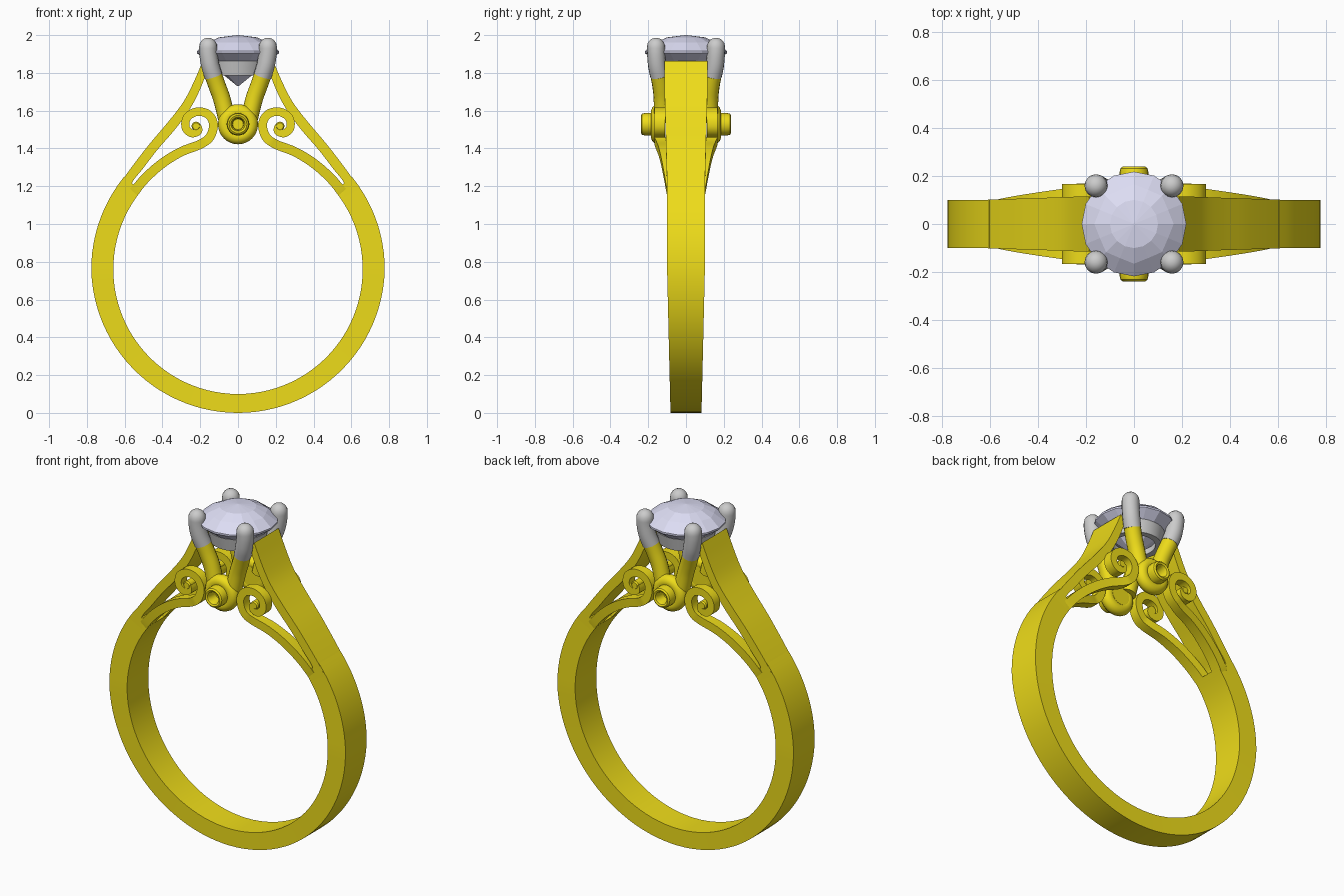
import bpy, bmesh
from math import sin, cos, pi, radians
from mathutils import Vector

if "Cube" in bpy.data.objects:
    bpy.data.objects.remove(bpy.data.objects["Cube"])


def material(name, rgb):
    m = bpy.data.materials.new(name)
    m.diffuse_color = (*rgb, 1)
    m.use_nodes = True
    m.node_tree.nodes["Principled BSDF"].inputs["Base Color"].default_value = m.diffuse_color
    return m


GOLD = material("gold", (0.86, 0.72, 0.01))
GEM = material("gem", (0.72, 0.72, 0.9))


def spline(pts, n=6):
    """Catmull-Rom through tuples of any length."""
    p = [pts[0]] + list(pts) + [pts[-1]]
    out = []
    for i in range(1, len(p) - 2):
        for k in range(n):
            t = k / n
            out.append(tuple(
                0.5 * (2 * b + (c - a) * t + (2 * a - 5 * b + 4 * c - d) * t * t
                       + (3 * b - a - 3 * c + d) * t ** 3)
                for a, b, c, d in zip(p[i - 1], p[i], p[i + 1], p[i + 2])))
    return out + [tuple(pts[-1])]


def skin(name, rings, mat=None, mirror=(False, False), closed=False, smooth=35):
    """Bridge a row of point rings; cap the ends unless closed."""
    bm = bmesh.new()
    rows = [[bm.verts.new(p) for p in r] for r in rings]
    n = len(rows[0])
    pairs = list(zip(rows, rows[1:])) + ([(rows[-1], rows[0])] if closed else [])
    for a, b in pairs:
        for j in range(n):
            k = (j + 1) % n
            bm.faces.new((a[j], a[k], b[k], b[j]))
    if not closed:
        bm.faces.new(rows[0])
        bm.faces.new(rows[-1])
    bmesh.ops.remove_doubles(bm, verts=bm.verts, dist=1e-5)
    bmesh.ops.recalc_face_normals(bm, faces=bm.faces)
    me = bpy.data.meshes.new(name)
    bm.to_mesh(me)
    bm.free()
    ob = bpy.data.objects.new(name, me)
    bpy.context.collection.objects.link(ob)
    if mat:
        me.materials.append(mat)
    if smooth:
        bpy.ops.object.select_all(action='DESELECT')
        ob.select_set(True)
        bpy.context.view_layer.objects.active = ob
        bpy.ops.object.shade_smooth_by_angle(angle=radians(smooth))
    if any(mirror):
        m = ob.modifiers.new("mirror", 'MIRROR')
        m.use_axis = (mirror[0], mirror[1], False)
        m.use_clip = False
        m.use_mirror_merge = False
    return ob


def slab(o, i, y0, y1):
    """Rectangular section between outer and inner (x, z) points."""
    return [(o[0], y0, o[1]), (o[0], y1, o[1]), (i[0], y1, i[1]), (i[0], y0, i[1])]


def tube(path, rad, seg=16):
    """Round sections along a rising path; rad is one value per point."""
    rings = []
    for k, p in enumerate(path):
        t = (Vector(path[min(k + 1, len(path) - 1)]) - Vector(path[max(k - 1, 0)])).normalized()
        u = t.cross(Vector((0, 1, 0))).normalized()
        v = t.cross(u)
        rings.append([Vector(p) + rad[k] * (cos(a) * u + sin(a) * v)
                      for a in (2 * pi * j / seg for j in range(seg))])
    return rings


def lathe(profile, seg, axis='Z', offset=(0, 0, 0)):
    """Rings of (radius, height) around the z or y axis."""
    rings = []
    for r, h in profile:
        ring = []
        for j in range(seg):
            a = 2 * pi * j / seg
            p = (r * cos(a), r * sin(a), h) if axis == 'Z' else (r * cos(a), h, r * sin(a))
            ring.append(Vector(p) + Vector(offset))
        rings.append(ring)
    return rings


# Band: lower open hoop, swept from one shoulder round to the other
CZ = 0.76
band = []
for k in range(73):
    a = -90 - 129 + 258 * k / 72
    s = (sin(radians(a)) + 1)
    f = min(s, 1)
    ro = 0.76 + 0.017 * f
    w = 0.082 + 0.018 * f
    c, n = cos(radians(a)), sin(radians(a))
    band.append(slab((ro * c, CZ + ro * n), (0.66 * c, CZ + 0.66 * n), -w, w))
skin("band", band, GOLD)

# Shoulders: wide outer straps rising to the stone (outer x,z / inner x,z / half width)
strap = spline([(.645, 1.185, .56, 1.14, .1), (.605, 1.243, .562, 1.215, .101),
                (.545, 1.325, .502, 1.295, .103), (.465, 1.428, .425, 1.395, .106),
                (.37, 1.54, .33, 1.505, .109), (.29, 1.645, .253, 1.612, .112),
                (.235, 1.75, .2, 1.715, .114), (.187, 1.862, .16, 1.82, .115)], 5)
skin("shoulder_straps", [slab(s[:2], s[2:4], -s[4], s[4]) for s in strap], GOLD, (True, False))

# Scrolls: four inner strands that spread outward and curl up beside the hub
path = spline([(.555, 1.165), (.49, 1.243), (.40, 1.322), (.30, 1.383), (.20, 1.422),
               (.147, 1.463), (.13, 1.53), (.16, 1.582), (.22, 1.594), (.27, 1.563),
               (.277, 1.51), (.245, 1.48), (.21, 1.492), (.215, 1.52)], 5)
rings = []
for k, p in enumerate(path):
    t = (Vector(path[min(k + 1, len(path) - 1)]) - Vector(path[max(k - 1, 0)])).normalized()
    nrm = Vector((-t.y, t.x)) * (0.026 - 0.006 * k / len(path))
    f = min(k / 22, 1)
    rings.append(slab(Vector(p) + nrm, Vector(p) - nrm, .03 + .08 * f, .099 + .067 * f))
skin("scroll_strands", rings, GOLD, (True, True))
skin("scroll_ends", lathe([(.024, .11), (.024, .16), (.018, .168)], 16, 'Y', (.222, 0, 1.518)),
     GOLD, (True, True))

# Hub: fat ring with a hollow stub on front and back
ring = [(.068 + .038 * cos(a), .147 + .038 * sin(a))
        for a in (2 * pi * j / 14 for j in range(14))]
skin("hub_rings", lathe(ring, 32, 'Y', (0, 0, 1.528)), GOLD, (False, True), closed=True)
stub = [(.058, .11), (.06, .215), (.056, .232), (.047, .239), (.037, .234), (.031, .22), (.028, .17)]
skin("hub_stubs", lathe(stub, 24, 'Y', (0, 0, 1.528)), GOLD, (False, True))

# Prongs: gold stems, grey claws with round tips
stem = spline([(.06, .125, 1.56), (.085, .125, 1.66), (.11, .132, 1.73), (.13, .142, 1.785)], 4)
skin("prong_stems", tube(stem, [.046] * len(stem)), GOLD, (True, True))
claw = spline([(.13, .142, 1.785), (.147, .153, 1.84), (.157, .158, 1.9), (.158, .159, 1.938)], 3)
rad = [.048] * len(claw)
for a in (20, 40, 60, 78):
    claw.append((.158, .159, 1.938 + .048 * sin(radians(a))))
    rad.append(.048 * cos(radians(a)))
skin("prong_claws", tube(claw, rad), None, (True, True))

# Seat: grey collar that carries the stone
skin("seat", lathe([(.115, 1.787), (.15, 1.787), (.165, 1.862), (.13, 1.862)], 32), closed=True)

# Stone: faceted, with alternating facets on the crown
stone = lathe([(.004, 1.73), (.12, 1.825), (.218, 1.905), (.218, 1.915), (.165, 1.96),
               (.1, 1.988), (.004, 2.0)], 16)
for r in (1, 4):
    for j, v in enumerate(stone[r]):
        if j % 2:
            v.x, v.y = v.x * .93, v.y * .93
skin("stone", stone, GEM, smooth=0)
